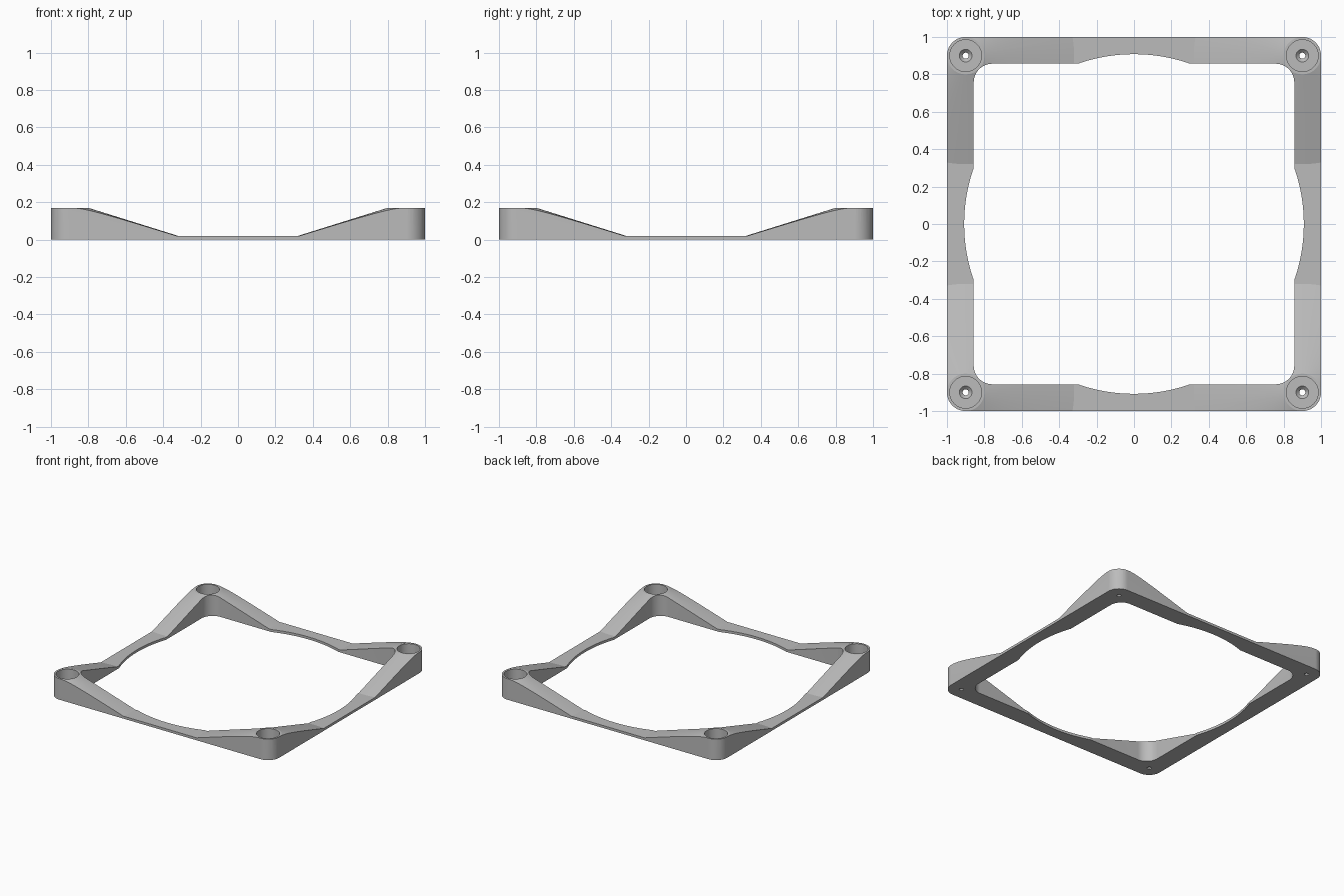
import bpy
import bmesh
from math import sin, cos, pi, radians
from mathutils import Matrix, Vector

old = bpy.data.objects.get("Cube")
if old:
    bpy.data.objects.remove(old, do_unlink=True)

TOP, RIM = 0.17, 0.02          # corner height, thin middle height
POST = 0.9                     # corner post centre
CORNERS = [(sx * POST, sy * POST) for sx in (-1, 1) for sy in (-1, 1)]


def new_object(name, bm):
    bmesh.ops.recalc_face_normals(bm, faces=bm.faces)
    mesh = bpy.data.meshes.new(name)
    bm.to_mesh(mesh)
    bm.free()
    obj = bpy.data.objects.new(name, mesh)
    bpy.context.collection.objects.link(obj)
    return obj


def rounded_block(name, half, radius, z0, z1, steps=16):
    """Square prism with rounded vertical edges."""
    bm = bmesh.new()
    c = half - radius
    verts = []
    for q, (sx, sy) in enumerate([(1, 1), (-1, 1), (-1, -1), (1, -1)]):
        for i in range(steps + 1):
            a = (q + i / steps) * pi / 2
            verts.append(bm.verts.new((sx * c + radius * cos(a),
                                       sy * c + radius * sin(a), z0)))
    base = bm.faces.new(verts)
    ext = bmesh.ops.extrude_face_region(bm, geom=[base])
    moved = [v for v in ext["geom"] if isinstance(v, bmesh.types.BMVert)]
    bmesh.ops.translate(bm, verts=moved, vec=Vector((0, 0, z1 - z0)))
    return new_object(name, bm)


def cones(name, places, r0, r1, z0, z1, segments):
    """Equal truncated cones standing at the given places."""
    bm = bmesh.new()
    for x, y in places:
        bmesh.ops.create_cone(bm, cap_ends=True, segments=segments,
                              radius1=r0, radius2=r1, depth=z1 - z0,
                              matrix=Matrix.Translation((x, y, (z0 + z1) / 2)))
    return new_object(name, bm)


def combine(obj, helper, operation):
    """Apply a boolean and discard the helper."""
    helper.hide_render = True
    mod = obj.modifiers.new(operation, 'BOOLEAN')
    mod.operation, mod.solver, mod.object = operation, 'EXACT', helper
    bpy.ops.object.select_all(action='DESELECT')
    bpy.context.view_layer.objects.active = obj
    obj.select_set(True)
    bpy.ops.object.modifier_apply(modifier=mod.name)
    bpy.data.objects.remove(helper, do_unlink=True)


# Height envelope: thin slab with a shallow cone rising to each corner
flat_r, foot_r = 0.1, 0.58
slope = (foot_r - flat_r) / (TOP - RIM)
low = -0.04
envelope = rounded_block("envelope", 1.7, 0.1, -0.06, RIM)
hills = cones("hills", CORNERS, flat_r + slope * (TOP - low), flat_r, low, TOP, 128)
combine(envelope, hills, 'UNION')

# Outer outline trimmed to that envelope
frame = rounded_block("corner_raised_frame", 1.0, 0.1, 0, 0.3)
combine(frame, envelope, 'INTERSECT')

# Square opening with rounded corners, widened by a large circle
combine(frame, rounded_block("square_opening", 0.857, 0.1, -0.2, 0.4), 'DIFFERENCE')
combine(frame, cones("round_opening", [(0, 0)], 0.908, 0.908, -0.2, 0.4, 160), 'DIFFERENCE')

# Screw pockets, countersinks and through holes
combine(frame, cones("pockets", CORNERS, 0.085, 0.085, 0.03, 0.3, 48), 'DIFFERENCE')
combine(frame, cones("countersinks", CORNERS, 0.012, 0.038, 0.008, 0.034, 32), 'DIFFERENCE')
combine(frame, cones("screw_holes", CORNERS, 0.016, 0.016, -0.1, 0.1, 32), 'DIFFERENCE')

# Plain grey finish
grey = bpy.data.materials.new("plain_grey")
grey.use_nodes = True
colour = (0.5, 0.5, 0.5, 1)
grey.diffuse_color = colour
grey.node_tree.nodes["Principled BSDF"].inputs["Base Color"].default_value = colour
frame.data.materials.clear()
frame.data.materials.append(grey)
for poly in frame.data.polygons:
    poly.material_index = 0

bpy.ops.object.select_all(action='DESELECT')
bpy.context.view_layer.objects.active = frame
frame.select_set(True)
bpy.ops.object.shade_smooth_by_angle(angle=radians(14))
